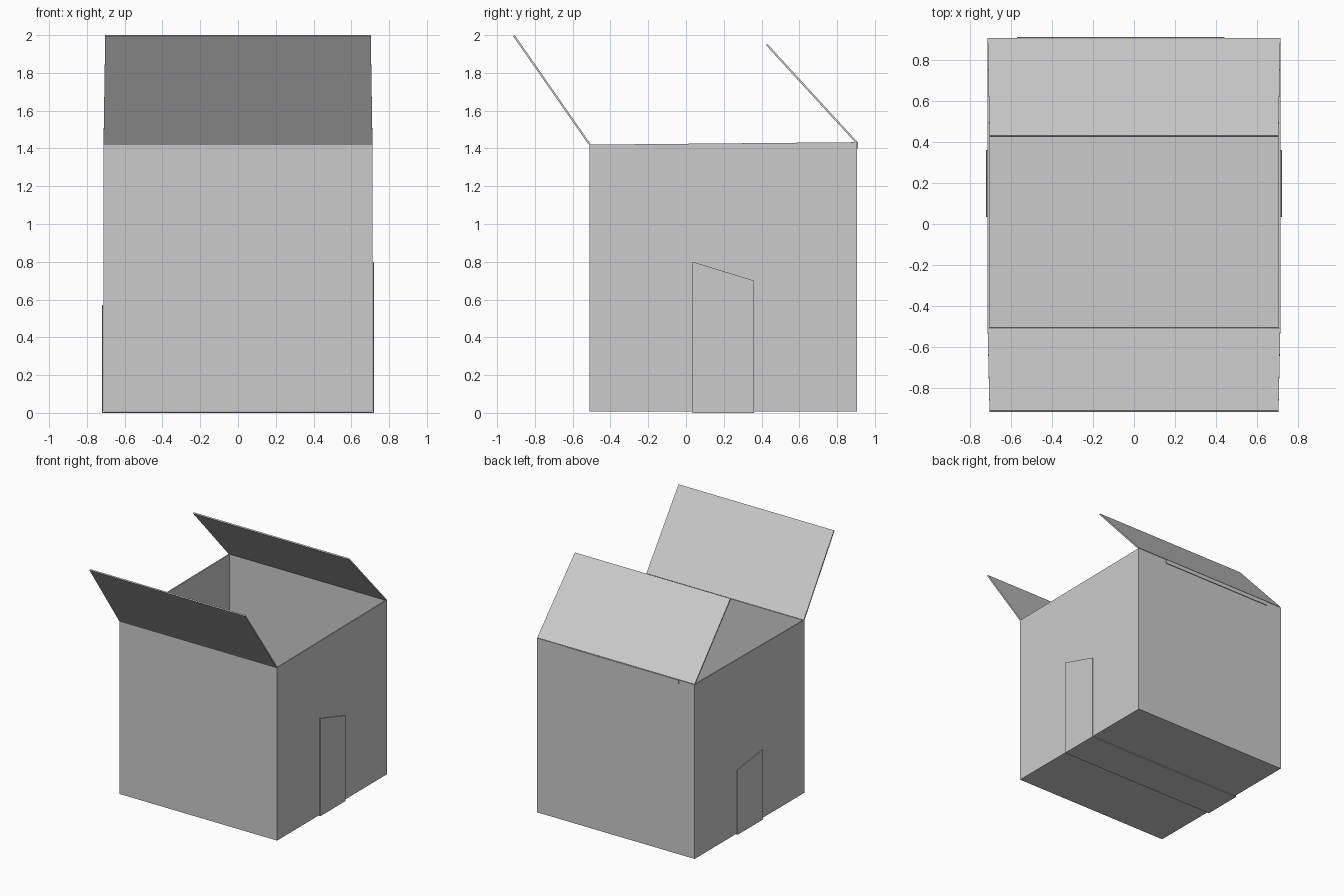
import bpy
import bmesh

if "Cube" in bpy.data.objects:
    bpy.data.objects.remove(bpy.data.objects["Cube"], do_unlink=True)

# One plain grey for the whole carton
grey = bpy.data.materials.new("light_grey")
grey.use_nodes = True
COLOR = (0.6, 0.6, 0.6, 1)
grey.diffuse_color = COLOR
grey.node_tree.nodes["Principled BSDF"].inputs["Base Color"].default_value = COLOR

HALF = 0.712                  # half width of the box
FRONT, BACK = -0.512, 0.905   # wall positions
BASE, RIM_FRONT, RIM_BACK = 0.008, 1.42, 1.433
CARD, TAPE = 0.01, 0.006      # sheet thicknesses


def finish(name, bm, thickness, offset):
    """Turn a bmesh sheet into an object with thickness."""
    mesh = bpy.data.meshes.new(name)
    bm.to_mesh(mesh)
    bm.free()
    mesh.materials.append(grey)
    obj = bpy.data.objects.new(name, mesh)
    bpy.context.collection.objects.link(obj)
    solid = obj.modifiers.new("thickness", "SOLIDIFY")
    solid.thickness = thickness
    solid.offset = offset
    solid.use_even_offset = True
    return obj


def strip(name, rows, thickness, offset=0):
    """Bridge successive pairs of points into a folded sheet."""
    bm = bmesh.new()
    pairs = [[bm.verts.new(p) for p in row] for row in rows]
    for (a, b), (c, d) in zip(pairs, pairs[1:]):
        bm.faces.new((a, b, d, c))
    return finish(name, bm, thickness, offset)


# Open box: a cube without its top, rim slightly higher at the back
bm = bmesh.new()
bmesh.ops.create_cube(bm, size=2)
top = [f for f in bm.faces if f.normal.z > 0.5]
bmesh.ops.delete(bm, geom=top, context="FACES_ONLY")
for v in bm.verts:
    is_top, is_back = v.co.z > 0, v.co.y > 0
    v.co.x *= HALF
    v.co.y = BACK if is_back else FRONT
    v.co.z = (RIM_BACK if is_back else RIM_FRONT) if is_top else BASE
finish("box_body", bm, CARD, -1)


# Lid flaps, slightly narrower at the free edge
def flap(name, hinge, tip):
    rows = [[(-w, y, z), (w, y, z)] for w, (y, z) in ((HALF, hinge), (0.703, tip))]
    strip(name, rows, CARD)


flap("front_flap", (FRONT + 0.003, RIM_FRONT), (-0.911, 1.997))
flap("back_flap", (BACK - 0.003, RIM_BACK), (0.427, 1.95))

# Packing tape wrapped under the box, with unevenly torn ends
X, Z = HALF + 0.005, BASE - 0.005
Y0, Y1 = 0.035, 0.36
strip("packing_tape", [
    [(-X, Y0, 0.57), (-X, Y1, 0.53)],
    [(-X, Y0, Z), (-X, Y1, Z)],
    [(X, Y0, Z), (X, Y1, Z)],
    [(X, Y0, 0.80), (X, Y1, 0.70)],
], TAPE)

# Thin crease along the back hinge
strip("back_crease", [
    [(-0.57, BACK + 0.003, 1.40), (0.44, BACK + 0.003, 1.40)],
    [(-0.57, BACK + 0.003, RIM_BACK), (0.44, BACK + 0.003, RIM_BACK)],
], TAPE)
